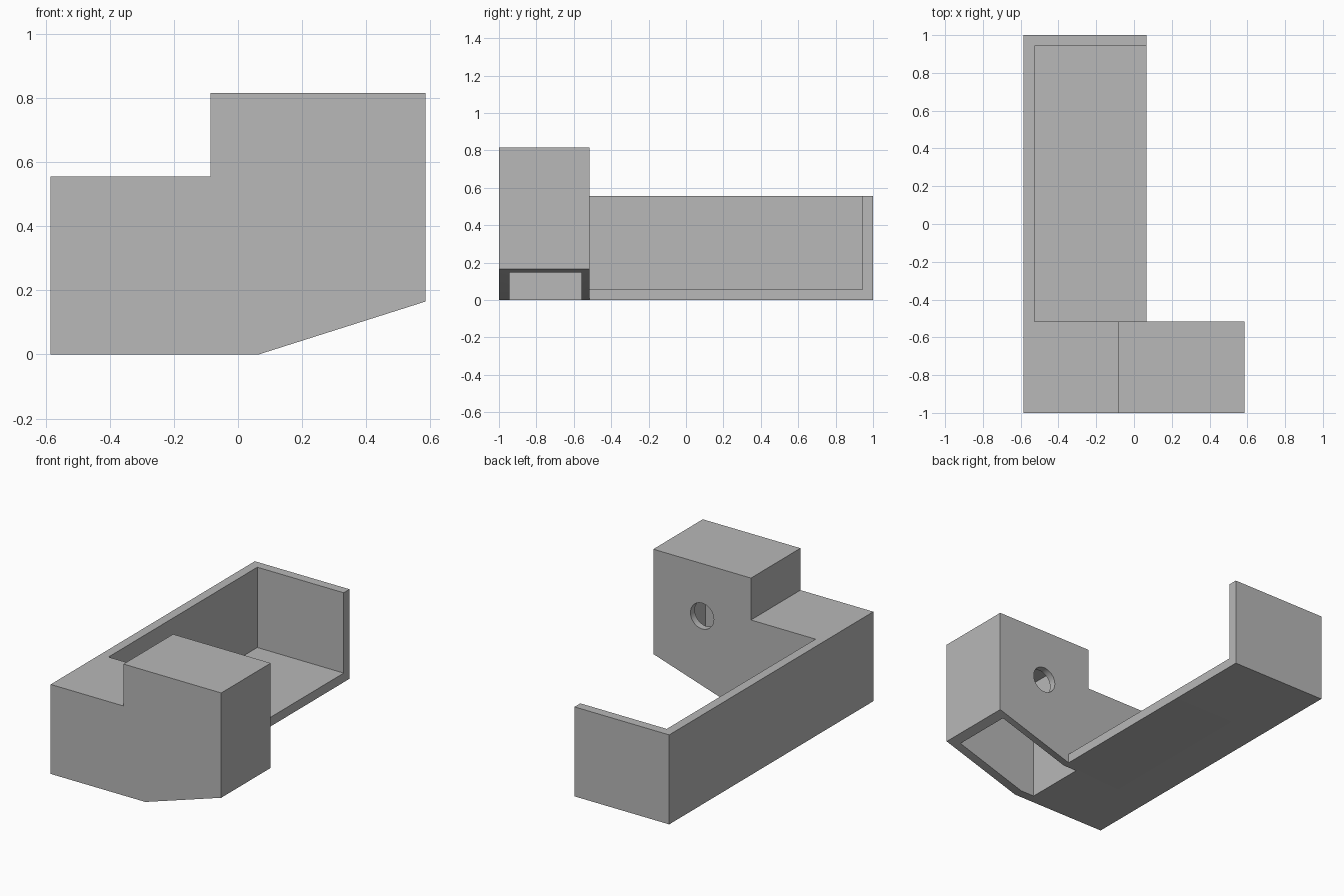
import bpy
import bmesh
from mathutils import Matrix

cube = bpy.data.objects.get("Cube")
if cube:
    bpy.data.objects.remove(cube, do_unlink=True)

# One plain grey for the whole part
grey = bpy.data.materials.new("plain grey")
grey.use_nodes = True
colour = (0.48, 0.48, 0.48, 1)
grey.diffuse_color = colour
grey.node_tree.nodes["Principled BSDF"].inputs["Base Color"].default_value = colour

WALL = 0.057
LEFT, RIGHT, STEP, BEND = -0.585, 0.585, -0.085, 0.065
BLOCK_BACK, TRAY_TOP, BLOCK_TOP = -0.515, 0.555, 0.815


def finish(name, bm):
    bmesh.ops.recalc_face_normals(bm, faces=bm.faces)
    mesh = bpy.data.meshes.new(name)
    bm.to_mesh(mesh)
    bm.free()
    mesh.materials.append(grey)
    obj = bpy.data.objects.new(name, mesh)
    bpy.context.collection.objects.link(obj)
    return obj


def extrude_profile(name, points, y0, y1):
    """Extrude an x-z outline along y."""
    bm = bmesh.new()
    face = bm.faces.new([bm.verts.new((x, y0, z)) for x, z in points])
    result = bmesh.ops.extrude_face_region(bm, geom=[face])
    verts = [v for v in result["geom"] if isinstance(v, bmesh.types.BMVert)]
    bmesh.ops.translate(bm, verts=verts, vec=(0, y1 - y0, 0))
    return finish(name, bm)


def box(name, x0, x1, y0, y1, z0, z1):
    return extrude_profile(name, [(x0, z0), (x1, z0), (x1, z1), (x0, z1)], y0, y1)


def combine(target, other, operation):
    """Apply an exact boolean and remove the helper."""
    other.hide_render = True
    mod = target.modifiers.new(operation.lower(), "BOOLEAN")
    mod.operation = operation
    mod.solver = "EXACT"
    mod.object = other
    depsgraph = bpy.context.evaluated_depsgraph_get()
    mesh = bpy.data.meshes.new_from_object(target.evaluated_get(depsgraph))
    target.modifiers.clear()
    target.data = mesh
    bpy.data.objects.remove(other, do_unlink=True)


# Long open tray: floor, one side wall and an end wall
tray = box("tray", LEFT, BEND, -0.6, 1, 0, TRAY_TOP)
combine(tray, box("tray_cutter", LEFT + WALL, 1, -0.8, 1 - WALL, WALL, 1), "DIFFERENCE")

# Stepped block with a sloping underside
bracket = extrude_profile("stepped_bracket", [
    (LEFT, 0), (BEND, 0), (RIGHT, 0.165), (RIGHT, BLOCK_TOP),
    (STEP, BLOCK_TOP), (STEP, TRAY_TOP), (LEFT, TRAY_TOP)], -1, BLOCK_BACK)
combine(bracket, tray, "UNION")

# Pocket open at the underside
combine(bracket, box("pocket_cutter", STEP + WALL, RIGHT - WALL, WALL - 1, -0.558,
                     -0.2, BLOCK_TOP - WALL), "DIFFERENCE")

# Round hole through the back wall of the pocket
bm = bmesh.new()
bmesh.ops.create_cone(bm, cap_ends=True, segments=48, radius1=0.08, radius2=0.08, depth=0.2,
                      matrix=Matrix.Translation((0.25, -0.54, 0.49)) @ Matrix.Rotation(1.570796, 4, "X"))
combine(bracket, finish("hole_cutter", bm), "DIFFERENCE")

# Flat faces outside, smooth round hole
bpy.ops.object.select_all(action="DESELECT")
bracket.select_set(True)
bpy.context.view_layer.objects.active = bracket
bpy.ops.object.shade_smooth_by_angle()
